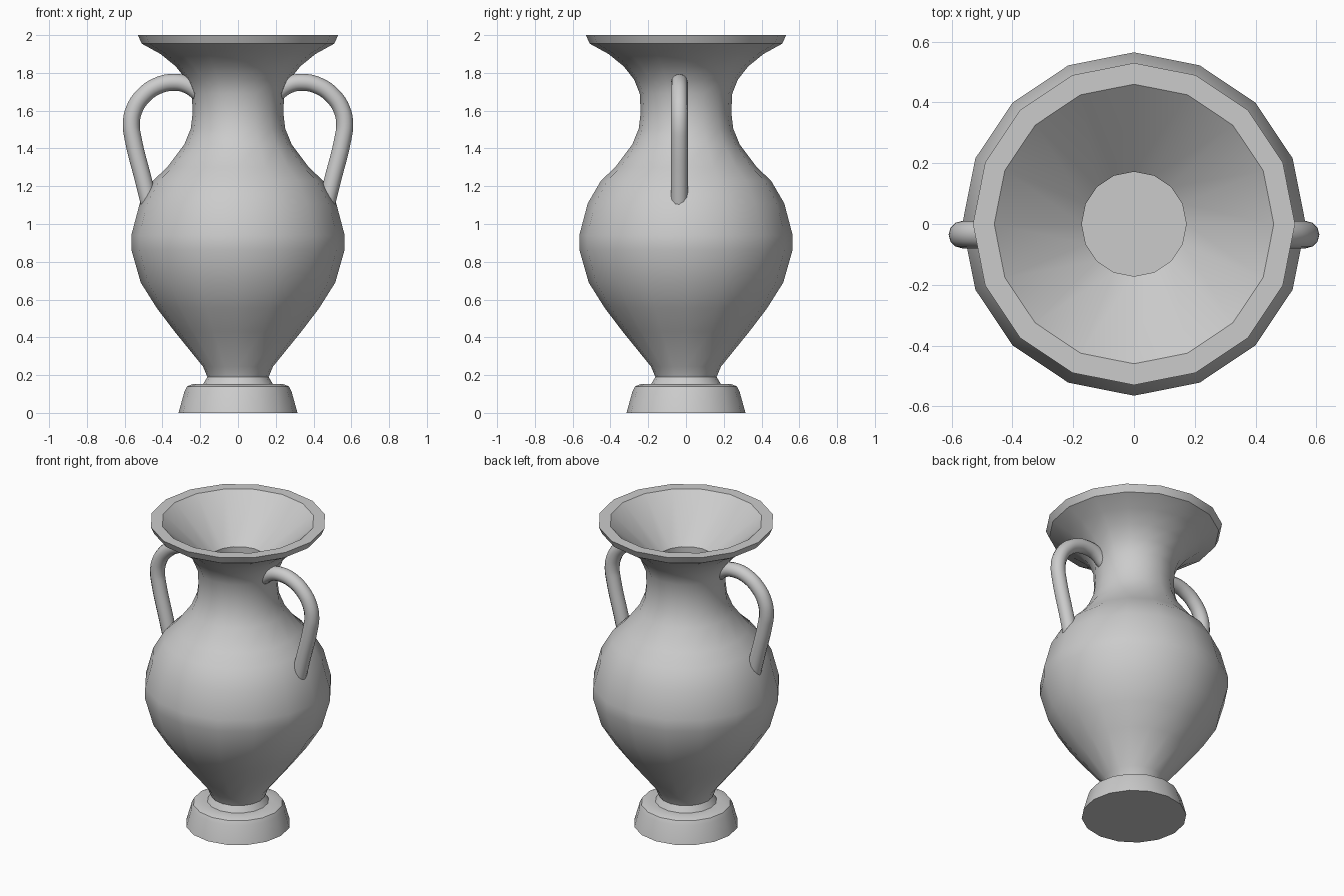
import bpy, bmesh, math

if "Cube" in bpy.data.objects:
    bpy.data.objects.remove(bpy.data.objects["Cube"])

SIDES = 16


def lathe(name, profile):
    """Revolve an (r, z) profile around z; zero radius becomes a pole."""
    bm = bmesh.new()
    rings = []
    for r, z in profile:
        if r == 0:
            rings.append([bm.verts.new((0, 0, z))] * SIDES)
        else:
            rings.append([bm.verts.new((r * math.cos(math.tau * i / SIDES),
                                        r * math.sin(math.tau * i / SIDES), z))
                          for i in range(SIDES)])
    for a, b in zip(rings, rings[1:]):
        for i in range(SIDES):
            j = (i + 1) % SIDES
            bm.faces.new(list(dict.fromkeys((a[i], a[j], b[j], b[i]))))
    bmesh.ops.recalc_face_normals(bm, faces=bm.faces)
    mesh = bpy.data.meshes.new(name)
    bm.to_mesh(mesh)
    bm.free()
    obj = bpy.data.objects.new(name, mesh)
    bpy.context.collection.objects.link(obj)
    bpy.ops.object.select_all(action='DESELECT')
    bpy.context.view_layer.objects.active = obj
    obj.select_set(True)
    bpy.ops.object.shade_smooth_by_angle(angle=math.radians(35))
    return obj


# Vase: foot, stem, belly, neck, flared lip, then the funnel and inner bore
lathe("vase_body", [
    (0, 0), (0.315, 0), (0.283, 0.115), (0.27, 0.14), (0.24, 0.152),
    (0.185, 0.152), (0.162, 0.19), (0.185, 0.245), (0.335, 0.43),
    (0.43, 0.555), (0.515, 0.69), (0.565, 0.865), (0.565, 0.94),
    (0.52, 1.11), (0.45, 1.23), (0.375, 1.30), (0.285, 1.42),
    (0.25, 1.505), (0.24, 1.59), (0.245, 1.69), (0.275, 1.765),
    (0.33, 1.835), (0.41, 1.90), (0.51, 1.955), (0.53, 2.0),
    (0.46, 2.0), (0.172, 1.75), (0.172, 0.3), (0, 0.3)])


# Handles: round tubes from neck to shoulder, one on each side
PATH = [(0.20, 1.69), (0.265, 1.735), (0.34, 1.75), (0.43, 1.73),
        (0.505, 1.675), (0.55, 1.605), (0.565, 1.53), (0.555, 1.45),
        (0.50, 1.23), (0.465, 1.09)]


def handle(name, side):
    curve = bpy.data.curves.new(name, 'CURVE')
    curve.dimensions = '3D'
    curve.bevel_depth = 0.045
    curve.bevel_resolution = 4
    curve.resolution_u = 4
    curve.use_fill_caps = True
    spline = curve.splines.new('BEZIER')
    spline.bezier_points.add(len(PATH) - 1)
    for p, (x, z) in zip(spline.bezier_points, PATH):
        p.co = (side * x, -0.035, z)
        p.handle_left_type = p.handle_right_type = 'AUTO'
    obj = bpy.data.objects.new(name, curve)
    bpy.context.collection.objects.link(obj)


handle("handle_right", 1)
handle("handle_left", -1)
